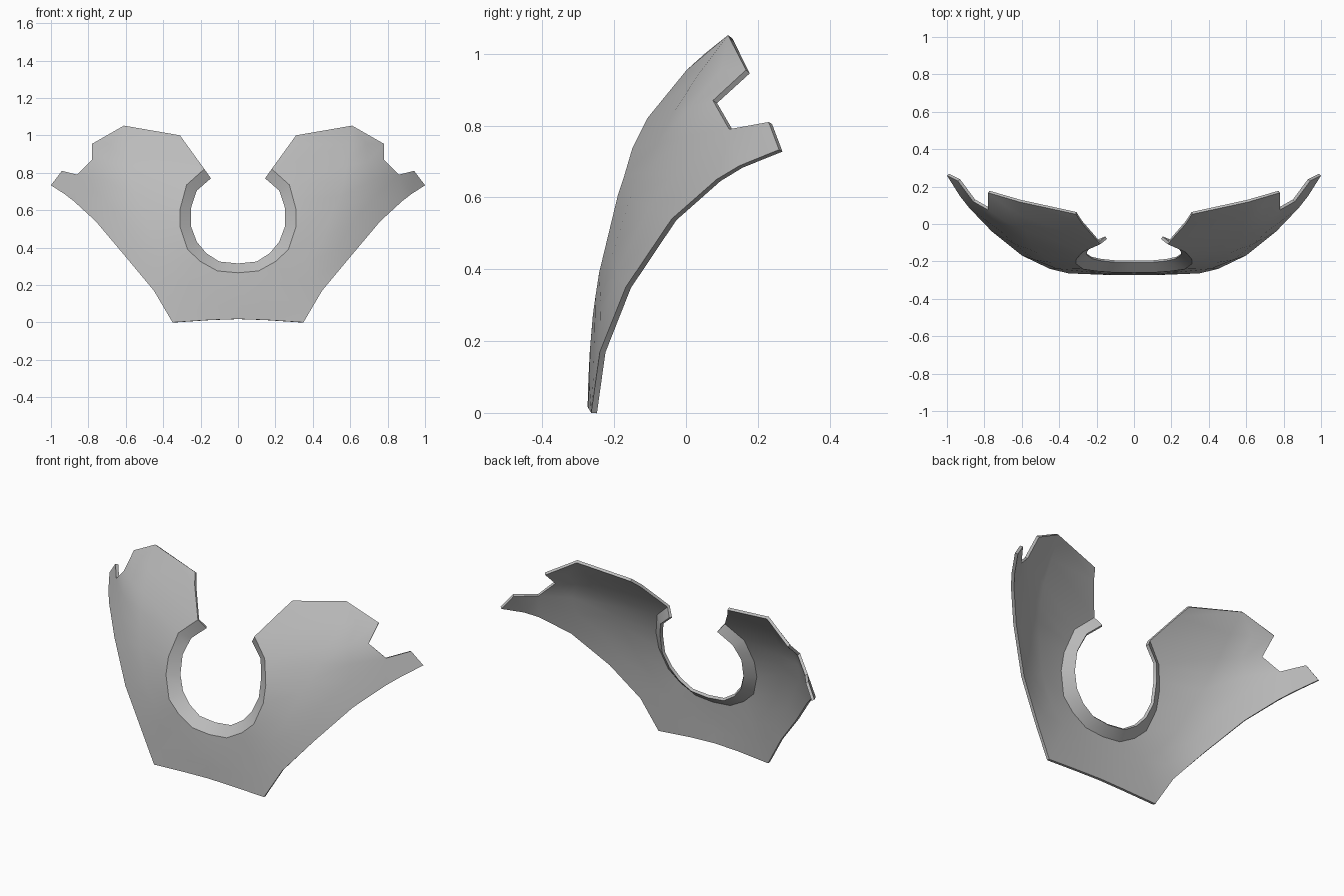
import bpy
import bmesh
from math import radians

cube = bpy.data.objects.get("Cube")
if cube:
    bpy.data.objects.remove(cube, do_unlink=True)


def make_material(name, colour):
    material = bpy.data.materials.new(name)
    material.use_nodes = True
    material.diffuse_color = colour
    material.node_tree.nodes["Principled BSDF"].inputs["Base Color"].default_value = colour
    return material


# Spokes of the left half: neck opening, ridge, flank, outer edge
spokes = [
    [(0, -.26, .265), (0, -.268, .17), (0, -.272, .09), (0, -.274, .018)],
    [(.11, -.259, .275), (.12, -.267, .18), (.13, -.27, .09), (.15, -.272, .013)],
    [(.2, -.252, .325), (.26, -.255, .22), (.31, -.258, .1), (.35, -.264, 0)],
    [(.27, -.242, .39), (.36, -.238, .31), (.41, -.24, .24), (.45, -.24, .17)],
    [(.31, -.213, .51), (.45, -.205, .44), (.53, -.192, .39), (.6, -.168, .35)],
    [(.31, -.19, .605), (.51, -.155, .6), (.64, -.105, .57), (.76, -.04, .54)],
    [(.295, -.172, .66), (.545, -.12, .67), (.72, -.033, .66), (.88, .085, .65)],
    [(.275, -.15, .735), (.565, -.08, .75), (.73, -.002, .77), (.86, .12, .79)],
    [(.18, -.108, .82), (.58, -.033, .84), (.69, .014, .855), (.78, .075, .87)],
    [(.278, .002, .955), (.59, .04, .95), (.69, .098, .955), (.78, .167, .955)],
]

# Shoulder top edge and pointed side tab
crest = [(.31, .052, 1), (.61, .117, 1.052)]
tab = [(.93, .148, .688), (1, .259, .733), (.942, .23, .81)]

# Turned-in lip of the neck opening, one point for each spoke but the last
lip = [
    (0, -.207, .315), (.1, -.205, .325), (.17, -.198, .37),
    (.22, -.187, .43), (.25, -.167, .51), (.25, -.147, .615),
    (.236, -.128, .66), (.22, -.11, .705), (.145, -.08, .77),
]

bm = bmesh.new()


def add_points(points):
    return [bm.verts.new(point) for point in points]


grid = [add_points(spoke) for spoke in spokes]
rim = add_points(lip)
peak = add_points(crest)
tip = add_points(tab)

# Plate strips between neighbouring spokes
for first, second in zip(grid, grid[1:]):
    for i in range(len(first) - 1):
        bm.faces.new((first[i], first[i + 1], second[i + 1], second[i]))

# Lip strip
for i in range(len(rim) - 1):
    bm.faces.new((rim[i], grid[i][0], grid[i + 1][0], rim[i + 1]))

# Shoulder top facets above the crease
top = grid[-1]
bm.faces.new((top[0], top[1], peak[1], peak[0]))
bm.faces.new((top[1], top[2], peak[1]))
bm.faces.new((top[2], top[3], peak[1]))

# Tab faces
bm.faces.new((grid[6][3], tip[0], grid[7][3]))
bm.faces.new((tip[0], tip[1], tip[2], grid[7][3]))

# Turn the faces outward so the thickness grows to the back
bm.normal_update()
if sum(face.normal.y for face in bm.faces) > 0:
    bmesh.ops.reverse_faces(bm, faces=bm.faces[:])

mesh = bpy.data.meshes.new("chest_plate")
bm.to_mesh(mesh)
bm.free()
mesh.materials.append(make_material("plain grey", (.5, .5, .5, 1)))
plate = bpy.data.objects.new("chest_plate", mesh)
bpy.context.collection.objects.link(plate)

# Mirror to the right side and thicken
mirror = plate.modifiers.new("mirror", "MIRROR")
mirror.use_clip = True
shell = plate.modifiers.new("thickness", "SOLIDIFY")
shell.thickness = .016
shell.offset = -1

# Bake the modifiers, then smooth the panels and keep the rims crisp
bpy.ops.object.select_all(action="DESELECT")
plate.select_set(True)
bpy.context.view_layer.objects.active = plate
bpy.ops.object.convert(target="MESH")
bpy.ops.object.shade_smooth_by_angle(angle=radians(30))
